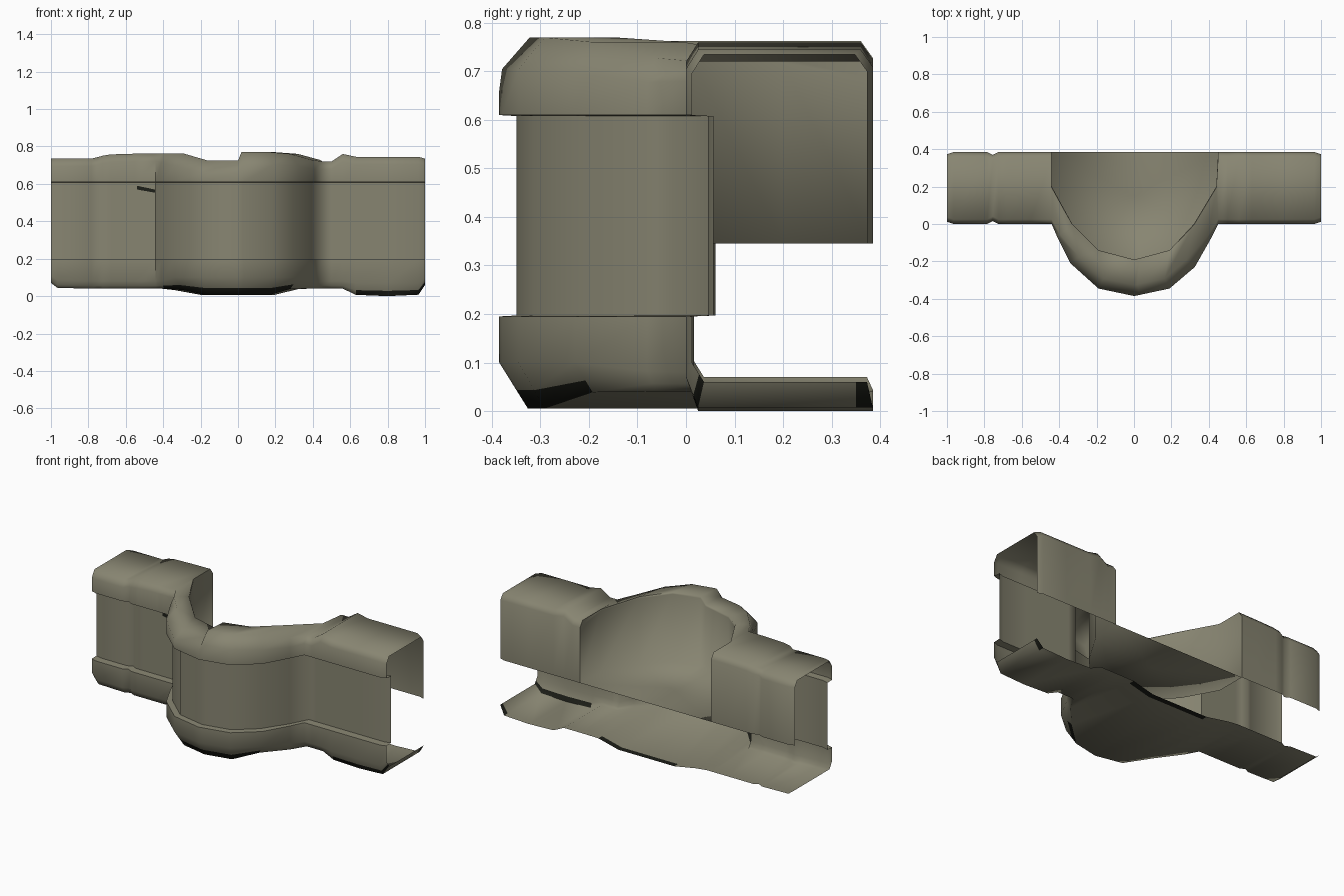
import bpy, bmesh, math
from mathutils import Vector

if "Cube" in bpy.data.objects:
    bpy.data.objects.remove(bpy.data.objects["Cube"])


def material(name, rgb):
    m = bpy.data.materials.new(name)
    m.diffuse_color = (*rgb, 1)
    m.use_nodes = True
    m.node_tree.nodes["Principled BSDF"].inputs["Base Color"].default_value = m.diffuse_color
    return m


stone = material("olive grey stone", (0.245, 0.235, 0.167))
black = material("near black stain", (0.012, 0.013, 0.009))


def interp(table, x):
    for (x0, v0), (x1, v1) in zip(table, table[1:]):
        if x <= x1:
            return v0 + (v1 - v0) * (x - x0) / (x1 - x0)
    return table[-1][1]


# uneven top and bottom edges along the wall: (x, z)
TOP = [(-1, .735), (-.78, .735), (-.7, .757), (-.5, .763), (-.33, .763), (-.2, .725), (0, .725),
       (.03, .77), (.3, .77), (.43, .72), (.5, .72), (.56, .76), (.62, .745), (.97, .745), (1, .735)]
BOTTOM = [(-1, .07), (-.96, .04), (-.38, .04), (-.2, .005), (.2, .005), (.33, .04),
          (.58, .04), (.64, 0), (.96, 0), (1, .06)]
BACK, SHELF = .385, .345

# plan of the wall: outer point, inner (back) point
bay = [((-.44, 0), (-.44, .385)), ((-.41, -.07), (-.44, .2)), ((-.34, -.21), (-.33, .0)),
       ((-.19, -.345), (-.19, -.14)), ((0, -.385), (0, -.19)), ((.03, -.379), (.03, -.183)),
       ((.19, -.345), (.19, -.14)), ((.325, -.23), (.32, .0)), ((.41, -.08), (.44, .2)),
       ((.45, 0), (.45, .385))]


def wing(xs):
    return [((x, 0), (x, BACK)) for x in xs]


plan = (wing([-1, -.965, -.785, -.755, -.725, -.68, -.55]) + bay
        + wing([.5, .56, .63, .8, .965, 1]))
FIRST = 7                                                # first bay station


def inward(i):
    """Mitred inward direction at a station of the outer path."""
    p = Vector(plan[i][0])
    a = p - Vector(plan[i - 1][0]) if i else Vector((1, 0))
    b = Vector(plan[i + 1][0]) - p if i < len(plan) - 1 else Vector((1, 0))
    na, nb = Vector((-a.y, a.x)).normalized(), Vector((-b.y, b.x)).normalized()
    m = (na + nb).normalized()
    return m / max(m.dot(na), .6)


def section(i):
    """Cross-section from the base's back edge, up the front, over the top and down the back."""
    (x, y), (ix, iy) = plan[i]
    t = min(1, -y / .2)                                  # 0 on wings, 1 on the bay
    n = inward(i)
    if y == 0:
        n = Vector((0, 1))                               # keep wing corners straight back
    top, bot = interp(TOP, x), interp(BOTTOM, x)
    notch = .016 if abs(x + .755) < .01 else 0           # joint groove in the left wing
    end = .012 if abs(x) > .99 else 0                    # chamfered ends

    def out(d, z):
        d += notch + end
        side = 1 if abs(x) < .4 else .4
        return (x + n.x * d * side, y + n.y * d, z)

    recess, cham = .045 - .01 * t, .025 + .033 * t
    is_wing = iy > .38
    iy -= (notch + end) if is_wing else 0
    lip = max(bot + .04, .07 + .03 * t)
    return [(x, BACK - notch - end, bot), (x, .35, bot), out(cham, bot),
            out(cham * .6, bot + (lip - bot) * .4), out(0, lip), out(0, .195),
            out(recess, .197), out(recess, .608), out(0, .61), out(0, top - .04 - .025 * t),
            out(cham, top), (ix, iy - (.025 if is_wing else .01 * (1 if ix == 0 else .5)), top),
            (ix, iy, top - (.035 if is_wing else .01)), (ix, iy, SHELF)]


def stained(k, x):
    """Dark stains: low chamfers of the bay and right wing, bits of the base's back edge."""
    if k == 2:
        return -.38 < x < .33 or .63 < x < .99
    return k == 0 and (-.2 < x < .3 or x > .97)


def finish(name, bm):
    me = bpy.data.meshes.new(name)
    bm.to_mesh(me)
    bm.free()
    ob = bpy.data.objects.new(name, me)
    bpy.context.collection.objects.link(ob)
    me.materials.append(stone)
    me.materials.append(black)
    bpy.ops.object.select_all(action='DESELECT')
    ob.select_set(True)
    bpy.context.view_layer.objects.active = ob
    bpy.ops.object.shade_smooth_by_angle(angle=math.radians(65))
    # the bay floor blends softly into the bay wall
    for e in me.edges:
        a, b = (me.vertices[v].co for v in e.vertices)
        if abs(a.z - SHELF) < .001 and abs(b.z - SHELF) < .001:
            e.use_edge_sharp = False
    return ob


# wall shell: open sheet lofted through all stations
bm = bmesh.new()
rows = [[bm.verts.new(p) for p in section(i)] for i in range(len(plan))]
for i, (r, s) in enumerate(zip(rows, rows[1:])):
    x = (plan[i][0][0] + plan[i + 1][0][0]) / 2
    for k in range(len(r) - 1):
        f = bm.faces.new((r[k], s[k], s[k + 1], r[k + 1]))
        f.material_index = int(stained(k, x))

# bay floor: fan from a middle point
rim = [rows[FIRST + i][-1] for i in range(len(bay))]
mid = bm.verts.new((0, .15, SHELF))
for a, b in zip(rim, rim[1:] + rim[:1]):
    bm.faces.new((a, b, mid))
finish("wall_shell", bm)

# small dark mark on the left wing's face
bm = bmesh.new()
f = bm.faces.new([bm.verts.new((x, .041, z)) for x, z in
                  ((-.54, .57), (-.445, .553), (-.445, .57), (-.54, .59))])
f.material_index = 1
finish("dark_mark", bm)
